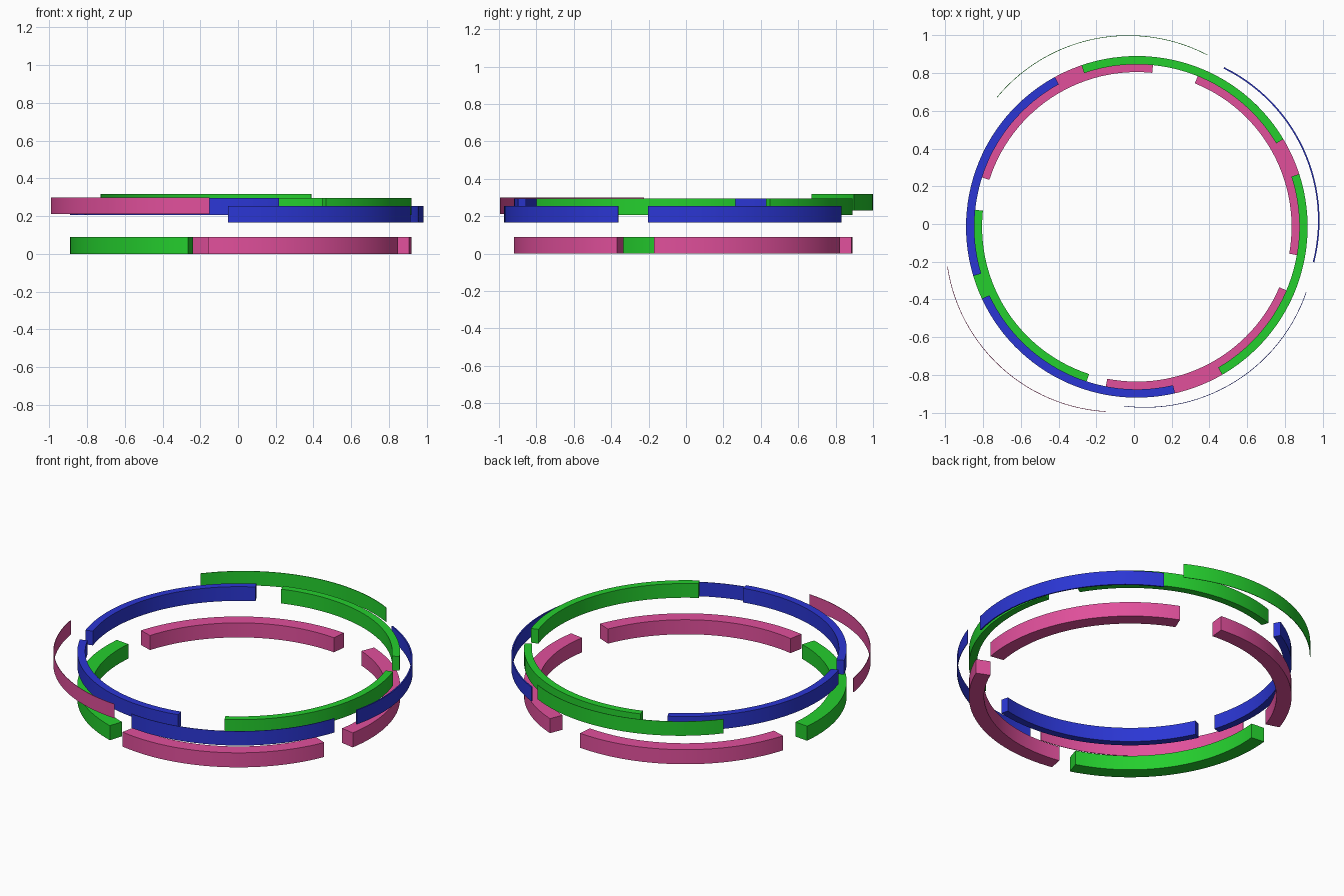
import bpy, bmesh, math

if "Cube" in bpy.data.objects:
    bpy.data.objects.remove(bpy.data.objects["Cube"])

R = 0.905      # shared outer radius of every arc
SPAN = 78.0    # degrees covered by every arc
STEPS = 28


def material(name, rgb):
    m = bpy.data.materials.new(name)
    m.diffuse_color = (*rgb, 1)
    m.use_nodes = True
    m.node_tree.nodes["Principled BSDF"].inputs["Base Color"].default_value = m.diffuse_color
    return m


PINK = material("pink", (0.75, 0.08, 0.33))
GREEN = material("green", (0.018, 0.62, 0.027))
BLUE = material("blue", (0.024, 0.037, 0.66))


def arc(name, mat, mid, thick, z0, z1, cx=0.015, cy=-0.015):
    """Curved bar: a rectangular section swept about (cx, cy)."""
    bm = bmesh.new()
    rings = []
    for i in range(STEPS + 1):
        a = math.radians(mid - SPAN / 2 + SPAN * i / STEPS)
        rings.append([bm.verts.new((cx + r * math.cos(a), cy + r * math.sin(a), z))
                      for r, z in ((R - thick, z0), (R, z0), (R, z1), (R - thick, z1))])
    for a, b in zip(rings, rings[1:]):
        for k in range(4):
            n = (k + 1) % 4
            bm.faces.new((a[k], a[n], b[n], b[k]))
    bm.faces.new(rings[0])
    bm.faces.new(rings[-1])
    bmesh.ops.recalc_face_normals(bm, faces=bm.faces)
    me = bpy.data.meshes.new(name)
    bm.to_mesh(me)
    bm.free()
    me.materials.append(mat)
    ob = bpy.data.objects.new(name, me)
    bpy.context.collection.objects.link(ob)
    bpy.context.view_layer.objects.active = ob
    bpy.ops.object.select_all(action='DESELECT')
    ob.select_set(True)
    bpy.ops.object.shade_smooth_by_angle(angle=math.radians(30))


# Thick lower ring
for i, (mat, mid) in enumerate(((PINK, 29), (PINK, 123.3), (GREEN, 213), (PINK, -62))):
    arc(f"lower_arc_{i + 1}", mat, mid, 0.085, 0, 0.09)

# Thinner upper ring
for i, (mat, mid) in enumerate(((GREEN, 69.9), (BLUE, 157.7), (BLUE, 243.9), (GREEN, -21))):
    arc(f"upper_arc_{i + 1}", mat, mid, 0.044, 0.207, 0.295)

# Thin outer strips, pushed outwards from the rings
arc("outer_strip_back", GREEN, 101.4, 0.003, 0.23, 0.318, -0.030, 0.095)
arc("outer_strip_right", BLUE, 24.8, 0.008, 0.167, 0.255, 0.078, 0.019)
arc("outer_strip_front", BLUE, -58, 0.003, 0.167, 0.255, 0.058, -0.068)
arc("outer_strip_left", PINK, 227.5, 0.003, 0.212, 0.30, -0.095, -0.092)
